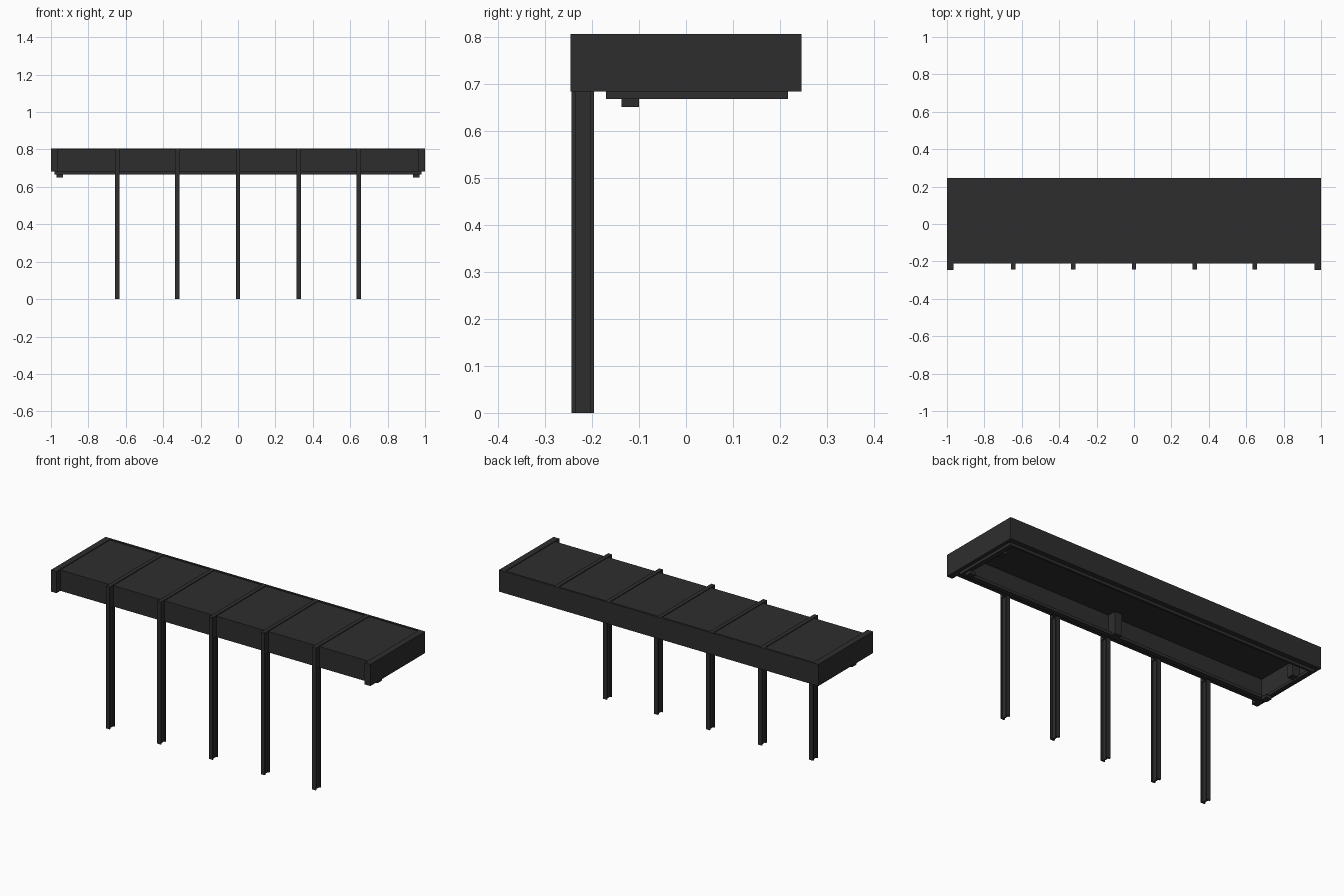
import bpy, bmesh

if "Cube" in bpy.data.objects:
    bpy.data.objects.remove(bpy.data.objects["Cube"])

steel = bpy.data.materials.new("charcoal_steel")
steel.diffuse_color = (0.027, 0.027, 0.027, 1)
steel.use_nodes = True
steel.node_tree.nodes["Principled BSDF"].inputs["Base Color"].default_value = steel.diffuse_color


def finish(name, bm):
    bmesh.ops.recalc_face_normals(bm, faces=bm.faces)
    mesh = bpy.data.meshes.new(name)
    bm.to_mesh(mesh)
    bm.free()
    mesh.materials.append(steel)
    obj = bpy.data.objects.new(name, mesh)
    bpy.context.collection.objects.link(obj)
    return obj


def box(name, x, y, z):
    """Box from (min, max) ranges."""
    bm = bmesh.new()
    bmesh.ops.create_cube(bm, size=1)
    for v in bm.verts:
        v.co = [r[0] if c < 0 else r[1] for c, r in zip(v.co, (x, y, z))]
    return finish(name, bm)


def i_beam(name, cx, y, z, half=0.012, flange=0.008, web=0.004):
    """Upright I-section with flanges facing front and back."""
    y0, y1 = y
    side = [(half, y0), (half, y0 + flange), (web, y0 + flange),
            (web, y1 - flange), (half, y1 - flange), (half, y1)]
    outline = side + [(-px, py) for px, py in reversed(side)]
    bm = bmesh.new()
    face = bm.faces.new([bm.verts.new((cx + px, py, z[0])) for px, py in outline])
    top = bmesh.ops.extrude_face_region(bm, geom=[face])["geom"]
    for v in top:
        if isinstance(v, bmesh.types.BMVert):
            v.co.z = z[1]
    return finish(name, bm)


BOTTOM, TOP = 0.683, 0.805

# Roof shell, open below
box("roof_panel", (-0.965, 0.965), (-0.21, 0.235), (0.792, 0.801))
box("front_fascia", (-0.965, 0.965), (-0.21, -0.17), (BOTTOM, 0.801))
box("back_fascia", (-1, 1), (0.233, 0.245), (BOTTOM, TOP))

# Posts with roof ribs running back from their heads
for cx in (-0.645, -0.325, 0, 0.325, 0.645):
    i_beam("post", cx, (-0.243, -0.196), (0, BOTTOM))
    box("post_head", (cx - 0.012, cx + 0.012), (-0.243, -0.20), (BOTTOM, TOP))
    box("roof_rib", (cx - 0.012, cx + 0.012), (-0.21, 0.233), (0.795, TOP))

# Ceiling rail below the shell
box("front_rail", (-0.98, 0.98), (-0.17, -0.143), (0.667, BOTTOM))
box("back_rail", (-0.98, 0.98), (0.205, 0.217), (0.667, BOTTOM))
box("back_rail_ledge", (-0.965, 0.965), (0.205, 0.233), (BOTTOM, 0.69))
box("centre_hanger", (-0.022, 0.022), (-0.17, -0.12), (0.667, 0.795))

# End parts on both sides
for s in (-1, 1):
    def span(a, b):
        return tuple(sorted((s * a, s * b)))
    box("end_beam", span(0.965, 1), (-0.245, 0.234), (BOTTOM, TOP))
    box("end_rail", span(0.955, 0.98), (-0.143, 0.205), (0.667, BOTTOM))
    box("end_foot", span(0.935, 0.97), (-0.137, -0.10), (0.65, 0.667))
    box("end_hanger", span(0.92, 0.965), (0.08, 0.12), (0.675, 0.74))
